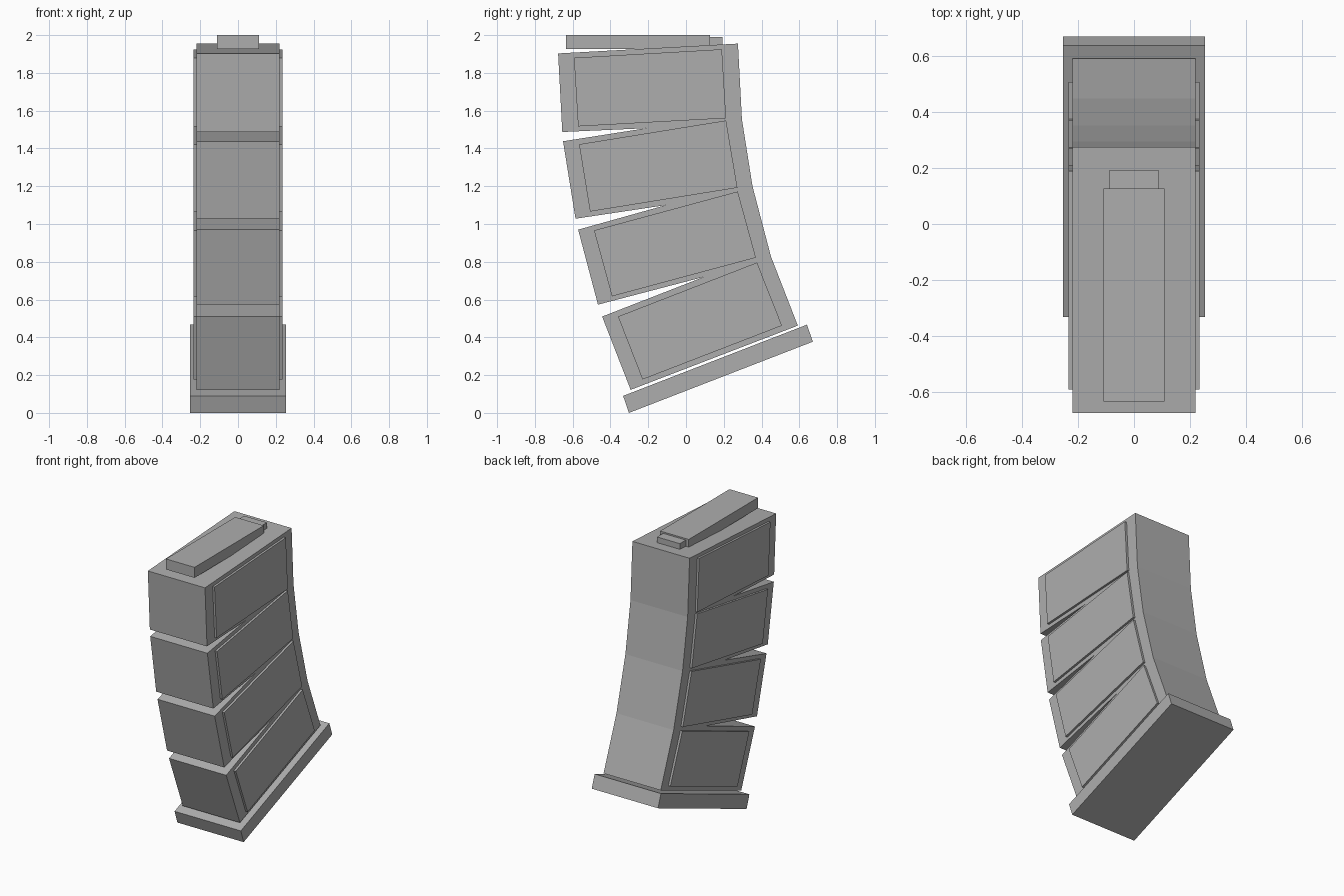
import bpy
import bmesh

if "Cube" in bpy.data.objects:
    bpy.data.objects.remove(bpy.data.objects["Cube"])

grey = bpy.data.materials.new("mid_grey")
grey.diffuse_color = (0.42, 0.42, 0.42, 1)
grey.use_nodes = True
grey.node_tree.nodes["Principled BSDF"].inputs["Base Color"].default_value = grey.diffuse_color


def extrude_profile(name, profile, x0, x1):
    """Extrude a closed (y, z) profile from x0 to x1."""
    bm = bmesh.new()
    face = bm.faces.new([bm.verts.new((x0, y, z)) for y, z in profile])
    result = bmesh.ops.extrude_face_region(bm, geom=[face])
    moved = [g for g in result["geom"] if isinstance(g, bmesh.types.BMVert)]
    bmesh.ops.translate(bm, vec=(x1 - x0, 0, 0), verts=moved)
    bmesh.ops.recalc_face_normals(bm, faces=bm.faces)
    mesh = bpy.data.meshes.new(name)
    bm.to_mesh(mesh)
    bm.free()
    mesh.materials.append(grey)
    obj = bpy.data.objects.new(name, mesh)
    bpy.context.collection.objects.link(obj)
    return obj


def box_profile(y0, y1, z0, z1):
    return [(y0, z0), (y1, z0), (y1, z1), (y0, z1)]


# curved body: faceted back, three wedge notches cut into the front
body = [
    (-0.677, 1.903), (0.275, 1.955),
    (0.296, 1.555), (0.352, 1.20), (0.45, 0.827), (0.592, 0.462),
    (-0.293, 0.122), (-0.444, 0.51),
    (0.095, 0.72), (-0.466, 0.573), (-0.571, 0.97),
    (-0.106, 1.10), (-0.585, 1.028), (-0.651, 1.438),
    (-0.212, 1.507), (-0.655, 1.487),
]
extrude_profile("body", body, -0.22, 0.22)

# raised side panels, one per body segment on both sides
panels = [
    [(-0.593, 1.88), (0.19, 1.925), (0.212, 1.56), (-0.571, 1.517)],
    [(-0.566, 1.422), (0.212, 1.548), (0.272, 1.192), (-0.508, 1.066)],
    [(-0.487, 0.966), (0.274, 1.172), (0.37, 0.822), (-0.392, 0.617)],
    [(-0.36, 0.51), (0.376, 0.796), (0.508, 0.462), (-0.23, 0.177)],
]
for i, panel in enumerate(panels, 1):
    for side, s in (("right", 1), ("left", -1)):
        extrude_profile(f"{side}_panel_{i}", panel, s * 0.2, s * 0.235)

# tilted base plate
extrude_profile("base_plate",
                [(-0.333, 0.09), (-0.302, 0.0), (0.672, 0.377), (0.64, 0.467)],
                -0.255, 0.255)

# top block with its small rear tip
extrude_profile("top_block", box_profile(-0.635, 0.127, 1.927, 2.0), -0.11, 0.11)
extrude_profile("top_block_tip", box_profile(0.10, 0.193, 1.945, 1.99), -0.088, 0.088)
